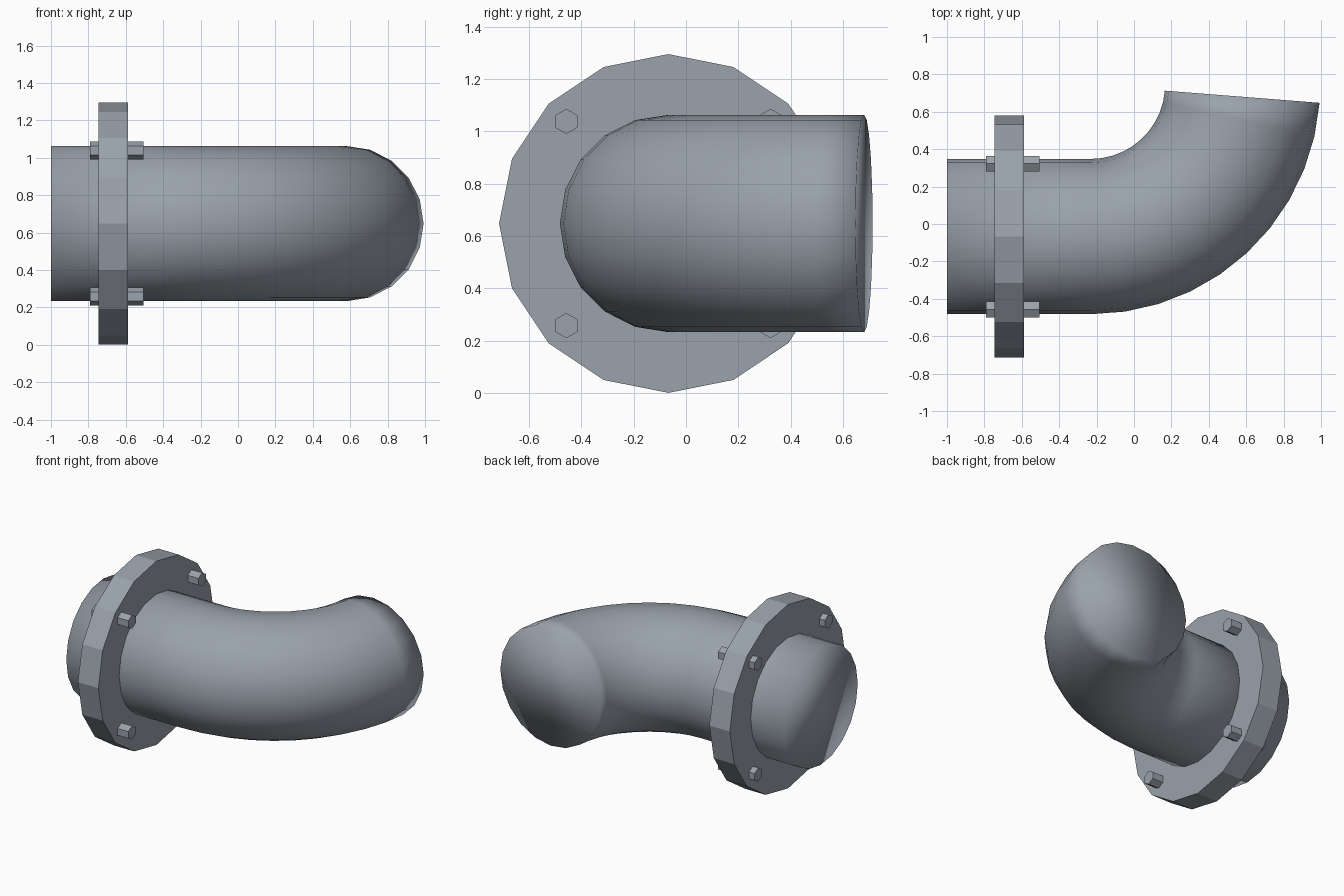
import bpy, bmesh, math
from mathutils import Vector

if "Cube" in bpy.data.objects:
    bpy.data.objects.remove(bpy.data.objects["Cube"])

CY, CZ = -0.067, 0.648          # pipe axis at the flange end
PIPE_R, BEND_R = 0.415, 0.811   # pipe radius, bend centreline radius
BEND_X, BEND_ANGLE = -0.23, math.radians(85.5)

steel = bpy.data.materials.new("steel grey")
steel.diffuse_color = (0.32, 0.36, 0.405, 1)
steel.use_nodes = True
steel.node_tree.nodes["Principled BSDF"].inputs["Base Color"].default_value = steel.diffuse_color


def sweep(name, frames, radius, sides, smooth=False):
    """Skin capped polygon rings; each frame is (centre, sideways direction)."""
    bm = bmesh.new()
    rings = []
    for centre, side in frames:
        ring = []
        for i in range(sides):
            t = 2 * math.pi * i / sides + math.pi / 2
            ring.append(bm.verts.new(centre + radius * (side * math.cos(t) + Vector((0, 0, math.sin(t))))))
        rings.append(ring)
    for a, b in zip(rings, rings[1:]):
        for i in range(sides):
            j = (i + 1) % sides
            bm.faces.new((a[i], a[j], b[j], b[i]))
    bm.faces.new(rings[0])
    bm.faces.new(rings[-1])
    bmesh.ops.recalc_face_normals(bm, faces=bm.faces)
    for f in bm.faces:
        f.smooth = smooth
    mesh = bpy.data.meshes.new(name)
    bm.to_mesh(mesh)
    bm.free()
    mesh.materials.append(steel)
    obj = bpy.data.objects.new(name, mesh)
    bpy.context.collection.objects.link(obj)
    return obj


def prism_x(name, x0, x1, y, z, radius, sides):
    """Straight prism along x with a corner pointing up."""
    side = Vector((0, -1, 0))
    return sweep(name, [(Vector((x, y, z)), side) for x in (x0, x1)], radius, sides)


# Elbow pipe: straight run, then a circular bend towards +y
frames = [(Vector((-1, CY, CZ)), Vector((0, -1, 0)))]
bend_centre = Vector((BEND_X, CY + BEND_R, CZ))
STEPS = 10
for k in range(STEPS + 1):
    a = BEND_ANGLE * k / STEPS
    out = Vector((math.sin(a), -math.cos(a), 0))
    frames.append((bend_centre + BEND_R * out, out))
sweep("elbow_pipe", frames, PIPE_R, 20, smooth=True)

# Flange: 16-sided disc around the straight run
prism_x("flange", -0.747, -0.588, CY, CZ, 0.647, 16)

# Four hexagonal bolts through the flange
n = 0
for sy in (-1, 1):
    for sz in (-1, 1):
        n += 1
        prism_x(f"bolt_{n}", -0.79, -0.505, CY + sy * 0.39, CZ + sz * 0.39, 0.048, 6)
